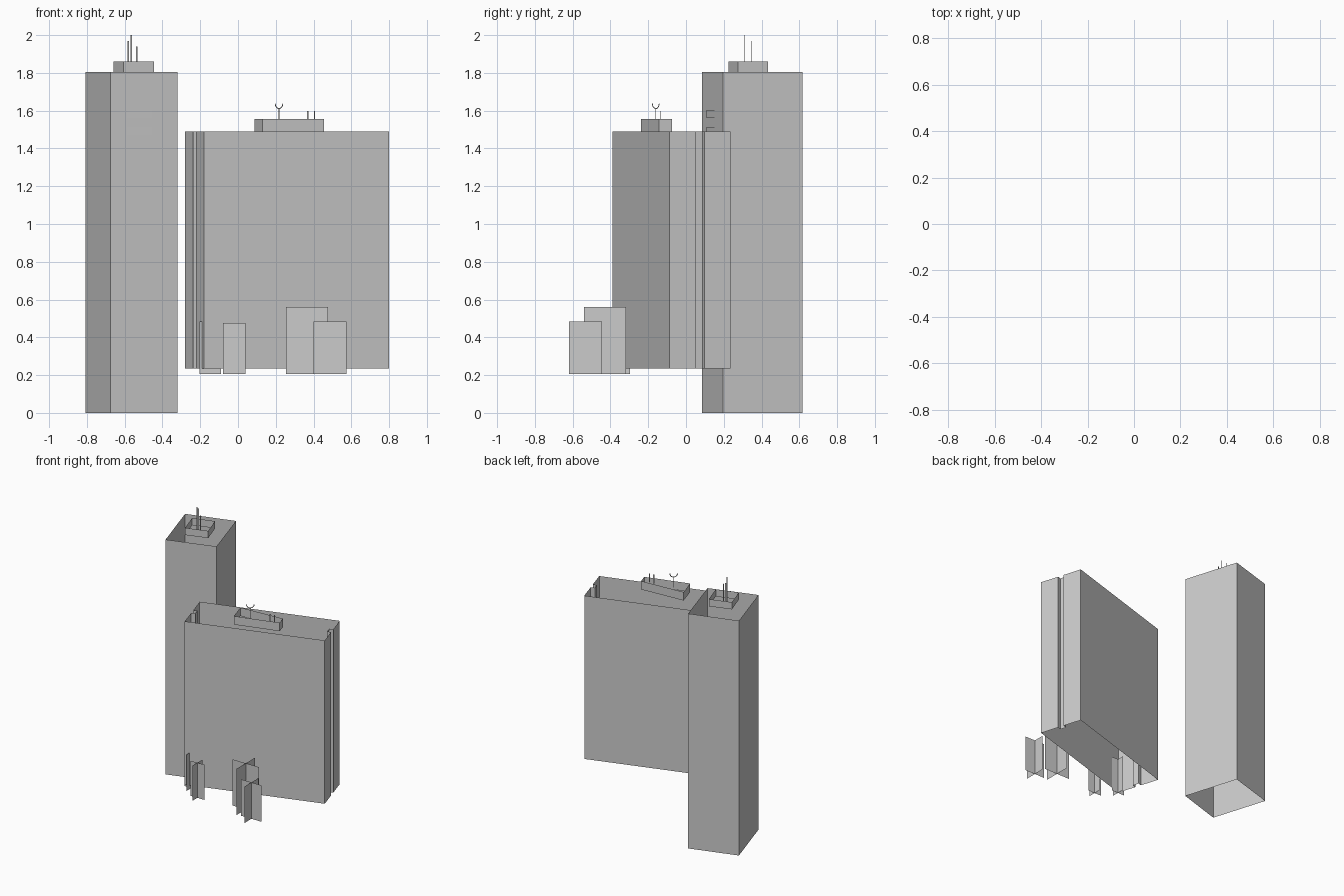
import bpy, math
from mathutils import Vector

if "Cube" in bpy.data.objects:
    bpy.data.objects.remove(bpy.data.objects["Cube"])

grey = bpy.data.materials.new("plain grey")
grey.diffuse_color = (0.6, 0.6, 0.6, 1)
grey.use_nodes = True
grey.node_tree.nodes["Principled BSDF"].inputs["Base Color"].default_value = grey.diffuse_color

A = math.radians(17.1)
U = Vector((math.cos(A), math.sin(A), 0))    # along the long fronts
V = Vector((-math.sin(A), math.cos(A), 0))   # from front to back


def make(name, verts, faces):
    me = bpy.data.meshes.new(name)
    me.from_pydata([tuple(v) for v in verts], [], faces)
    me.materials.append(grey)
    ob = bpy.data.objects.new(name, me)
    bpy.context.collection.objects.link(ob)
    return ob


def walls(name, pts, z0, z1):
    """Open shell: vertical walls around a footprint, no roof or floor."""
    n = len(pts)
    verts = [(p[0], p[1], z) for z in (z0, z1) for p in pts]
    make(name, verts, [(i, (i + 1) % n, n + (i + 1) % n, n + i) for i in range(n)])


def panel(name, a, b, z0, z1):
    """Single upright sheet between two plan points."""
    make(name, [(a[0], a[1], z0), (b[0], b[1], z0), (b[0], b[1], z1), (a[0], a[1], z1)],
         [(0, 1, 2, 3)])


# tall tower with its roof house
tower = [(-0.675, 0.085), (-0.32, 0.195), (-0.45, 0.617), (-0.807, 0.51)]
walls("tower_walls", tower, 0, 1.805)
walls("tower_roof_house", [(-0.607, 0.225), (-0.446, 0.275), (-0.499, 0.435), (-0.66, 0.385)],
      1.805, 1.86)

# wide slab building with a groove down the middle of each short end
L, D, g0, g1, gd = 1.025, 0.34, 0.146, 0.194, 0.03
plan = [(0, 0), (L, 0), (L, g0), (L - gd, g0), (L - gd, g1), (L, g1),
        (L, D), (0, D), (0, g1), (gd, g1), (gd, g0), (0, g0)]
origin = Vector((-0.18, -0.39, 0))
walls("slab_walls", [origin + U * a + V * b for a, b in plan], 0.235, 1.49)
walls("slab_roof_house", [(0.13, -0.237), (0.455, -0.143), (0.434, -0.074), (0.087, -0.095)],
      1.49, 1.555)

# window strips just in front of the walls: (start along wall, bottom height)
for i, (s, z) in enumerate([(0.09, 1.325), (0.39, 1.2), (0.71, 1.42), (0.71, 1.155),
                            (0.39, 1.065), (0.09, 0.98), (0.09, 0.85)]):
    p = origin + U * s - V * 0.002
    panel(f"slab_window_{i}", p, p + U * 0.235, z, z + 0.043)
for i, (s, z) in enumerate([(0.09, 1.56), (0.09, 1.47)]):
    p = Vector((*tower[0], 0)) + U * s - V * 0.003
    panel(f"tower_window_{i}", p, p + U * 0.14, z, z + 0.043)

# antenna masts
for i, (x, y, z0, z1) in enumerate([(-0.58, 0.345, 1.805, 1.97), (-0.565, 0.31, 1.805, 2.0),
                                    (-0.535, 0.31, 1.805, 1.94), (0.37, -0.137, 1.53, 1.597),
                                    (0.405, -0.135, 1.53, 1.597)]):
    c = Vector((x, y, 0))
    panel(f"antenna_{i}", c - U * 0.004, c + U * 0.004, z0, z1)

# dish: a mast carrying an upturned crescent
c = Vector((0.217, -0.16, 0))
d = Vector((0.74, 0.67, 0))
panel("dish_mast", c - d * 0.002, c + d * 0.002, 1.53, 1.608)
N = 10
verts, faces = [], []
for i in range(N + 1):
    t = math.pi * (1 + i / N)
    for r in (0.024, 0.030):
        verts.append(c + d * r * math.cos(t) + Vector((0, 0, 1.638 + r * math.sin(t))))
    if i:
        k = 2 * i
        faces.append((k - 2, k - 1, k + 1, k))
make("dish_crescent", verts, faces)

# trees: two crossed sheets each (x, y, half width, top)
for i, (x, y, h, top) in enumerate([(-0.147, -0.355, 0.058, 0.485), (-0.02, -0.465, 0.06, 0.475),
                                    (0.366, -0.428, 0.111, 0.56), (0.487, -0.532, 0.087, 0.485)]):
    panel(f"tree_{i}_across", (x - h, y), (x + h, y), 0.205, top)
    panel(f"tree_{i}_deep", (x, y - h), (x, y + h), 0.205, top)
